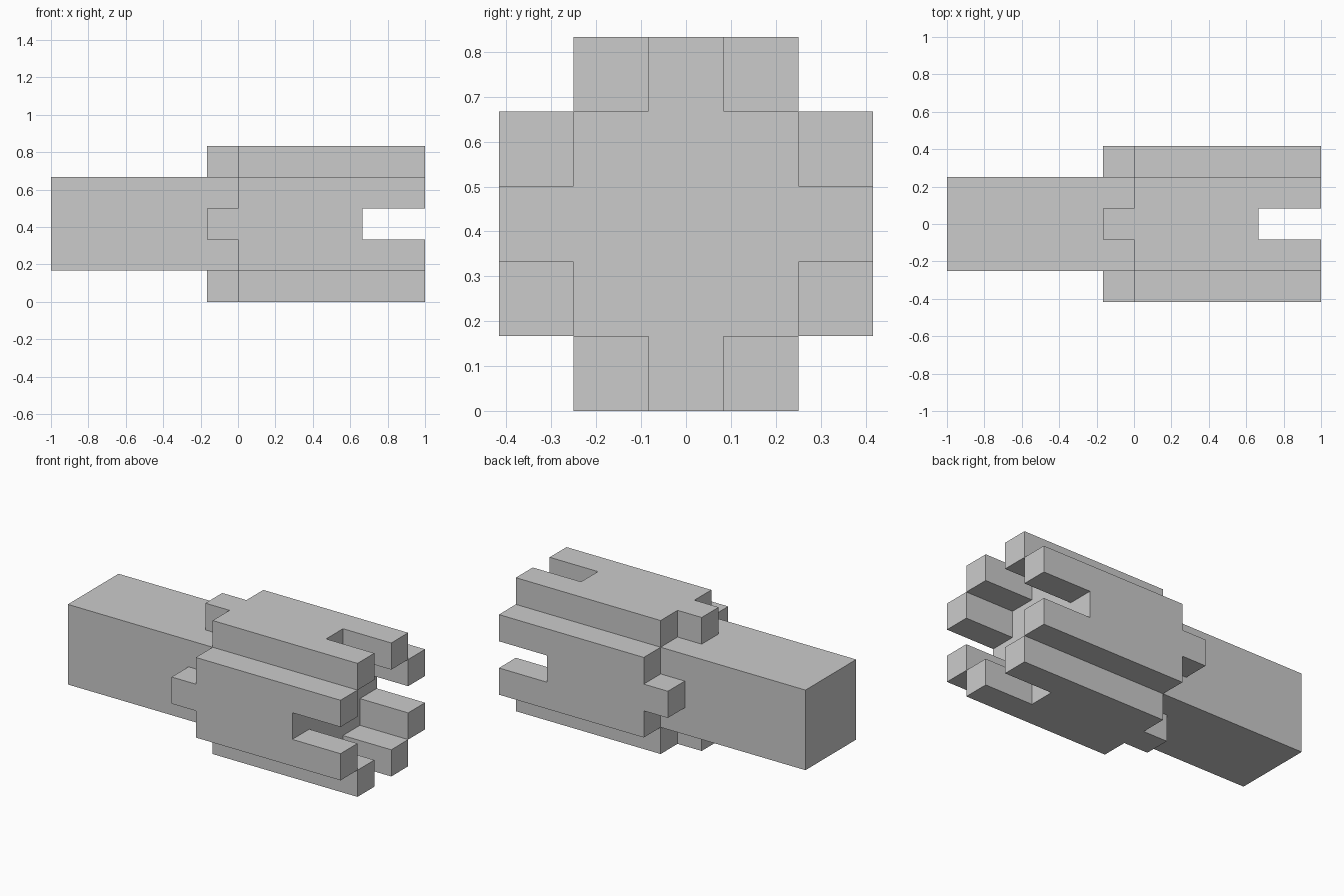
import bpy, bmesh
from math import pi
from mathutils import Matrix, Vector

if "Cube" in bpy.data.objects:
    bpy.data.objects.remove(bpy.data.objects["Cube"])

U = 1 / 12            # grid step of the model
AXIS_Z = 5 * U        # height of the long axis


def extruded(name, outline, z0, z1, angle=0):
    """Extrude an XY outline from z0 to z1, then turn it about the long axis."""
    bm = bmesh.new()
    face = bm.faces.new([bm.verts.new((x * U, y * U, z0 * U)) for x, y in outline])
    top = bmesh.ops.extrude_face_region(bm, geom=[face])["geom"]
    moved = [v for v in top if isinstance(v, bmesh.types.BMVert)]
    bmesh.ops.translate(bm, verts=moved, vec=Vector((0, 0, (z1 - z0) * U)))
    bmesh.ops.recalc_face_normals(bm, faces=bm.faces)
    bm.transform(Matrix.Translation((0, 0, AXIS_Z)) @ Matrix.Rotation(angle, 4, 'X'))
    mesh = bpy.data.meshes.new(name)
    bm.to_mesh(mesh)
    bm.free()
    obj = bpy.data.objects.new(name, mesh)
    bpy.context.collection.objects.link(obj)
    return obj


# Square core bar, ending flush with the bottom of the plate slots
extruded("core_bar", [(-12, -3), (8, -3), (8, 3), (-12, 3)], -3, 3)

# Side plates: rear tab at one end, open slot between two prongs at the other
half = [(-2, 1), (0, 1), (0, 3), (12, 3), (12, 1), (8, 1)]
plate = half + [(x, -y) for x, y in reversed(half)]
for i, side in enumerate(("top", "front", "bottom", "back")):
    extruded(f"{side}_plate", plate, 3, 5, i * pi / 2)
